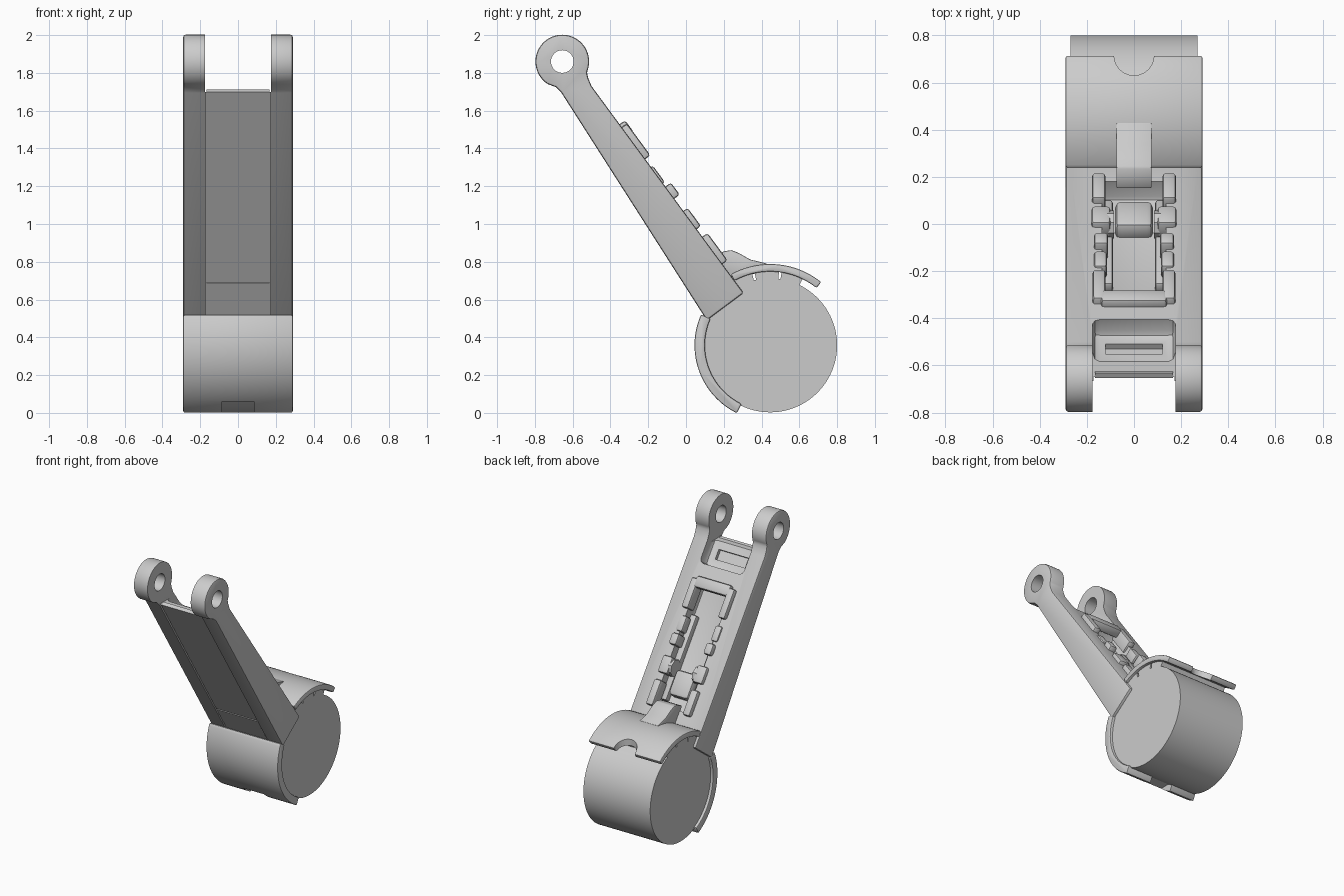
import bpy, bmesh, math
from mathutils import Matrix, Vector

cube = bpy.data.objects.get("Cube")
if cube:
    bpy.data.objects.remove(cube, do_unlink=True)

grey = bpy.data.materials.new("light grey")
grey.use_nodes = True
grey.diffuse_color = (0.6, 0.6, 0.6, 1)
grey.node_tree.nodes["Principled BSDF"].inputs["Base Color"].default_value = (0.6, 0.6, 0.6, 1)


def finish(name, bm, bevel=0.0):
    bmesh.ops.recalc_face_normals(bm, faces=bm.faces)
    mesh = bpy.data.meshes.new(name)
    bm.to_mesh(mesh)
    bm.free()
    mesh.materials.append(grey)
    ob = bpy.data.objects.new(name, mesh)
    bpy.context.collection.objects.link(ob)
    if bevel:
        mod = ob.modifiers.new("bevel", "BEVEL")
        mod.width, mod.segments, mod.limit_method = bevel, 2, "ANGLE"
        apply(ob, mod)
    return ob


def activate(ob):
    bpy.ops.object.select_all(action="DESELECT")
    bpy.context.view_layer.objects.active = ob
    ob.select_set(True)


def apply(ob, mod):
    activate(ob)
    bpy.ops.object.modifier_apply(modifier=mod.name)


def cut(ob, cutter):
    mod = ob.modifiers.new("cut", "BOOLEAN")
    mod.operation, mod.solver, mod.object = "DIFFERENCE", "EXACT", cutter
    apply(ob, mod)
    bpy.data.objects.remove(cutter, do_unlink=True)


def prism(name, points, half, bevel=0.0):
    """Extrude a side (y, z) outline across x."""
    bm = bmesh.new()
    face = bm.faces.new([bm.verts.new((-half, y, z)) for y, z in points])
    new = bmesh.ops.extrude_face_region(bm, geom=[face])["geom"]
    bmesh.ops.translate(bm, vec=(2 * half, 0, 0),
                        verts=[v for v in new if isinstance(v, bmesh.types.BMVert)])
    return finish(name, bm, bevel)


def box(name, x, y, z, frame=Matrix(), bevel=0.0):
    """Box from ranges in a local frame."""
    bm = bmesh.new()
    size = [r[1] - r[0] for r in (x, y, z)]
    mid = Vector([(r[0] + r[1]) / 2 for r in (x, y, z)])
    bmesh.ops.create_cube(bm, size=1, matrix=frame @ Matrix.Translation(mid) @ Matrix.Diagonal((*size, 1)))
    return finish(name, bm, bevel)


def arc(centre, r, a0, a1, n=32):
    angles = [math.radians(a0 + (a1 - a0) * i / n) for i in range(n + 1)]
    return [(centre[0] + r * math.cos(a), centre[1] + r * math.sin(a)) for a in angles]


def band(name, r0, r1, a0, a1, half, bevel=0.0):
    return prism(name, arc(HUB, r1, a0, a1) + arc(HUB, r0, a1, a0), half, bevel)


def slope_frame(y, z, dy, dz):
    """Local y runs down the slope, local z is normal to it."""
    return Matrix.Translation((0, y, z)) @ Matrix.Rotation(math.atan2(dz, dy), 4, "X")


HUB, EYE = (0.445, 0.358), (-0.655, 1.86)
back = slope_frame(-0.5, 1.73, 0.805, -1.095)
front = slope_frame(-0.66, 1.70, 0.77, -1.21)

# Forked arm with two pin eyes
outline = arc(EYE, 0.142, -24, 237, 48) + [(-0.69, 1.725), (-0.66, 1.695), (0.11, 0.49),
                                          (0.305, 0.635), (-0.5, 1.73), (-0.517, 1.77)]
arm = prism("forked_arm", outline, 0.29, 0.012)
cut(arm, box("fork_gap", (-0.175, 0.175), (-1, 0), (1.7, 2.2)))
cut(arm, box("fork_notch", (-0.175, 0.175), (-0.5, 0.16), (-0.085, 0.4), back, 0.03))
cut(arm, prism("pin_hole", arc(EYE, 0.06, 0, 348.75, 31), 0.5))
cut(arm, box("slot", (-0.12, 0.12), (0.03, 0.10), (-0.11, 0.0), back))
cut(arm, box("front_recess", (-0.172, 0.172), (-0.2, 1.6), (-0.08, 0.01), front))
cut(arm, box("back_pocket", (-0.135, 0.135), (0.29, 1.15), (-0.10, 0.1), back, 0.02))

# Front cover panels, split by a narrow seam
box("front_cover", (-0.166, 0.166), (0.005, 1.195), (0.004, 0.03), front)
box("front_cover_foot", (-0.166, 0.166), (1.203, 1.42), (0.004, 0.03), front)

# Raised rim pieces around the back pocket
box("rim_top", (-0.14, 0.14), (0.25, 0.33), (-0.03, 0.036), back, 0.016)
side_pieces = [("rim_upper", 0.12, 0.175, 0.27, 0.48, 0.034), ("rim_middle", 0.115, 0.17, 0.53, 0.64, 0.012),
               ("rim_clip", 0.11, 0.17, 0.66, 0.74, 0.036), ("rim_boss", 0.10, 0.18, 0.82, 0.94, 0.028),
               ("rim_lower", 0.12, 0.178, 0.99, 1.17, 0.034)]
for side, label in ((1, "left"), (-1, "right")):
    for name, x0, x1, s0, s1, h in side_pieces:
        xs = sorted((side * x0, side * x1))
        box(f"{name}_{label}", xs, (s0, s1), (-0.06, h), back, 0.014)
    # Round pivot ears inside the pocket
    bm = bmesh.new()
    spot = Matrix.Translation((side * 0.10, 0.88, -0.03))
    bmesh.ops.create_cone(bm, cap_ends=True, segments=8, radius1=0.06, radius2=0.06, depth=0.03,
                          matrix=back @ spot @ Matrix.Rotation(math.pi / 2, 4, "Y"))
    finish(f"pivot_ear_{label}", bm)
    box(f"pocket_ledge_{label}", sorted((side * 0.09, side * 0.14)), (0.5, 1.1), (-0.11, -0.06), back, 0.01)
box("pocket_block", (-0.08, 0.08), (0.88, 1.06), (-0.12, -0.03), back, 0.025)

# Wheel drum
prism("drum", arc(HUB, 0.355, 0, 356.25, 95), 0.27)

# Front guard with a notch in its lower lip
guard = band("front_guard", 0.345, 0.40, 156, 244, 0.29, 0.008)
cut(guard, box("guard_notch", (-0.085, 0.085), (0.1, 0.6), (-0.1, 0.06)))

# Rear guard with a rounded notch in its trailing lip
rear = band("rear_guard", 0.39, 0.43, 51, 119, 0.29, 0.008)
bm = bmesh.new()
bmesh.ops.create_cone(bm, cap_ends=True, segments=24, radius1=0.085, radius2=0.085, depth=0.6,
                      matrix=Matrix.Translation((0, 0.715, 0.75)))
cut(rear, finish("rear_notch", bm))
for i, (a0, a1) in enumerate(((64, 81), (83, 102), (104, 122))):
    band(f"guard_spacer_{i + 1}", 0.35, 0.392, a0, a1, 0.27)

# Strut joining the arm to the rear guard
prism("guard_strut", [(0.15, 0.83), (0.2, 0.855), (0.24, 0.862), (0.28, 0.846), (0.34, 0.812),
                      (0.43, 0.79), (0.43, 0.755), (0.3, 0.72), (0.22, 0.72)], 0.075, 0.006)

for ob in bpy.context.scene.objects:
    if ob.type == "MESH":
        activate(ob)
        bpy.ops.object.shade_smooth_by_angle(angle=math.radians(30))
